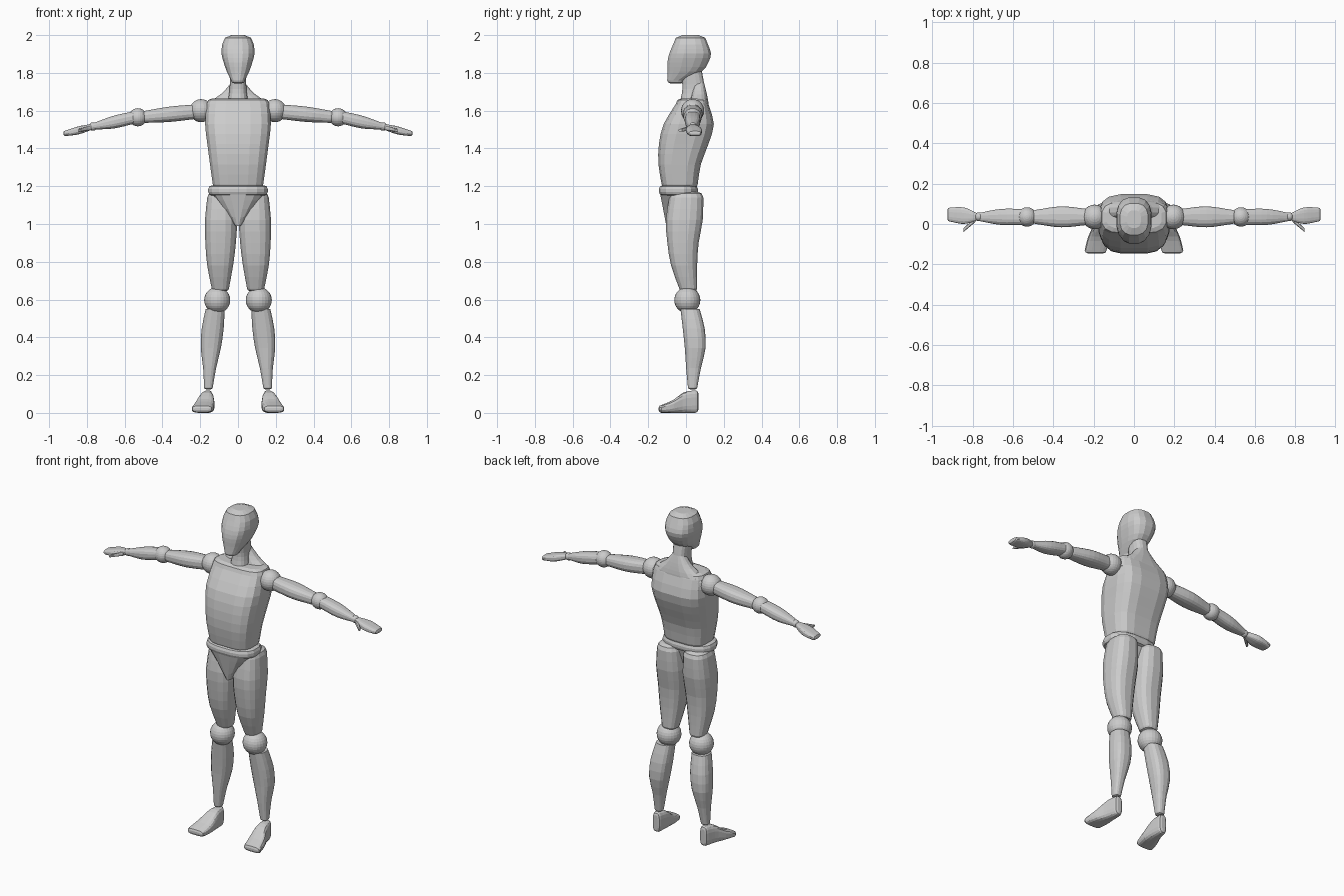
import bpy, bmesh, math
from mathutils import Vector

old = bpy.data.objects.get("Cube")
if old:
    bpy.data.objects.remove(old, do_unlink=True)

GREY = (0.6, 0.6, 0.6, 1)
material = bpy.data.materials.new("matte grey")
material.use_nodes = True
material.diffuse_color = GREY
shader = material.node_tree.nodes["Principled BSDF"]
shader.inputs["Base Color"].default_value = GREY


def finish(name, bm):
    bmesh.ops.recalc_face_normals(bm, faces=bm.faces)
    mesh = bpy.data.meshes.new(name)
    bm.to_mesh(mesh)
    bm.free()
    mesh.materials.append(material)
    part = bpy.data.objects.new(name, mesh)
    bpy.context.collection.objects.link(part)


def smooth_value(values, t):
    """Smooth curve through evenly spaced values, with t running over the unit range."""
    last = len(values) - 1
    place = t * last
    i = min(int(place), last - 1)
    f = place - i
    start, end = values[i], values[i + 1]
    before = values[i - 1] if i > 0 else 2 * start - end
    after = values[i + 2] if i + 2 <= last else 2 * end - start
    slope_in, slope_out = (end - before) / 2, (after - start) / 2
    ease = f * f * (3 - 2 * f)
    bend = f * (1 - f) * (slope_in * (1 - f) - slope_out * f)
    return start + (end - start) * ease + bend


def superellipse(angle, power):
    """Point on a unit rounded square."""
    c, s = math.cos(angle), math.sin(angle)
    return [math.copysign(abs(k) ** (2 / power), k) for k in (c, s)]


def form(name, axis, span, outlines, bevel=(0, 0), power=2.6, sides=16, steps=8, mirror=1):
    """Solid along an axis, bounded by four outlines and rounded off at both ends.
    Outlines are the low and high of each cross direction, in x, y, z order."""
    low, high = span[0] + bevel[0], span[1] - bevel[1]
    arc = [math.pi / 2, math.pi / 4]
    stations = [(0, low - bevel[0] * math.sin(a), bevel[0] * (1 - math.cos(a)))
                for a in arc if bevel[0]]
    for k in range(steps + 1):
        t = k / steps
        stations.append((t, low + (high - low) * t, 0))
    stations += [(1, high + bevel[1] * math.sin(a), bevel[1] * (1 - math.cos(a)))
                 for a in reversed(arc) if bevel[1]]

    bm = bmesh.new()
    rings = []
    for t, along, shrink in stations:
        ul, uh, vl, vh = [smooth_value(line, t) for line in outlines]
        half_u, half_v = [max(h - shrink, h / 4) for h in ((uh - ul) / 2, (vh - vl) / 2)]
        ring = []
        for i in range(sides):
            pu, pv = superellipse(math.tau * (i + 0.5) / sides, power)
            point = [(ul + uh) / 2 + half_u * pu, (vl + vh) / 2 + half_v * pv]
            point.insert("xyz".index(axis), along)
            point[0] *= mirror
            ring.append(bm.verts.new(point))
        rings.append(ring)
    for a, b in zip(rings, rings[1:]):
        for i in range(sides):
            j = (i + 1) % sides
            bm.faces.new((a[i], a[j], b[j], b[i]))
    bm.faces.new(rings[0])
    bm.faces.new(rings[-1])
    finish(name, bm)


def trunk_form(name, span, width, front, back, **options):
    """Upright form centred on the body's mirror plane."""
    form(name, "z", span, ([-w for w in width], width, front, back), **options)


def ball(name, centre, radius):
    bm = bmesh.new()
    bmesh.ops.create_uvsphere(bm, u_segments=24, v_segments=14, radius=radius)
    bmesh.ops.translate(bm, verts=bm.verts, vec=Vector(centre))
    finish(name, bm)


# Head, neck and the slope down to the shoulders
trunk_form("head", span=(1.745, 2), bevel=(.015, .05),
           width=(.037, .06, .077, .089, .085),
           front=(-.1, -.1, -.1, -.09, -.07),
           back=(-.01, .085, .12, .134, .118))
trunk_form("neck", span=(1.62, 1.81), width=(.06, .045, .045),
           front=(-.04, -.02, -.03), back=(.1, .1, .085))
trunk_form("shoulder_slope", span=(1.58, 1.75), width=(.18, .16, .085, .035),
           front=(0, .015, .03, .04), back=(.12, .12, .11, .095))

# Torso, waist ring and wedge-shaped pelvis
trunk_form("torso", span=(1.195, 1.665), bevel=(.015, .03), power=3.4,
           width=(.135, .15, .164, .176, .168),
           front=(-.13, -.147, -.145, -.12, -.055),
           back=(.063, .08, .12, .149, .12))
trunk_form("waist", span=(1.15, 1.205), bevel=(.02, .02), steps=1,
           width=(.16, .16), front=(-.145, -.145), back=(.065, .065))
trunk_form("pelvis", span=(.99, 1.17), steps=4,
           width=(.015, .15), front=(-.105, -.14), back=(0, .05))

for side, sign in (("left", 1), ("right", -1)):
    # Legs: inner, outer, front and back outlines
    form(side + "_thigh", "z", span=(.645, 1.17), bevel=(.015, .03), mirror=sign,
         outlines=((.047, .025, .01, .004, .014),
                   (.14, .164, .174, .176, .164),
                   (-.037, -.08, -.1, -.108, -.09),
                   (.06, .06, .068, .09, .093)))
    ball(side + "_knee", centre=(.11 * sign, .007, .597), radius=.069)
    form(side + "_shin", "z", span=(.125, .55), bevel=(.01, 0), mirror=sign,
         outlines=((.133, .115, .09, .075, .07),
                   (.18, .185, .198, .193, .172),
                   (.01, 0, -.007, -.018, -.03),
                   (.06, .08, .104, .1, .073)))
    # Foot from toe to heel: inner, outer, sole and instep outlines
    form(side + "_foot", "y", span=(-.145, .065), bevel=(.015, .015), power=3.2, mirror=sign,
         outlines=((.135, .125, .127, .133), (.245, .23, .205, .187),
                   (0, 0), (.042, .068, .11, .12)))

    # Arms: front, back, under and upper outlines
    ball(side + "_shoulder", centre=(.195 * sign, .035, 1.6), radius=.061)
    form(side + "_upper_arm", "x", span=(.22, .51), bevel=(.01, .02), mirror=sign,
         outlines=((-.005, -.017, 0), (.075, .088, .07),
                   (1.555, 1.54, 1.535), (1.633, 1.622, 1.6)))
    ball(side + "_elbow", centre=(.53 * sign, .035, 1.565), radius=.048)
    form(side + "_forearm", "x", span=(.55, .77), mirror=sign,
         outlines=((-.005, -.005, .015), (.075, .075, .055),
                   (1.53, 1.505, 1.5), (1.597, 1.573, 1.533)))
    ball(side + "_wrist", centre=(.768 * sign, .036, 1.516), radius=.022)

    # Hand and forward-pointing thumb
    form(side + "_hand", "x", span=(.77, .925), bevel=(0, .012), power=3, mirror=sign,
         outlines=((.02, 0, .012), (.05, .082, .082),
                   (1.5, 1.475, 1.465), (1.53, 1.518, 1.495)))
    form(side + "_thumb", "x", span=(.785, .845), sides=10, steps=3, mirror=sign,
         outlines=((.01, -.04), (.035, -.02), (1.495, 1.488), (1.52, 1.503)))
